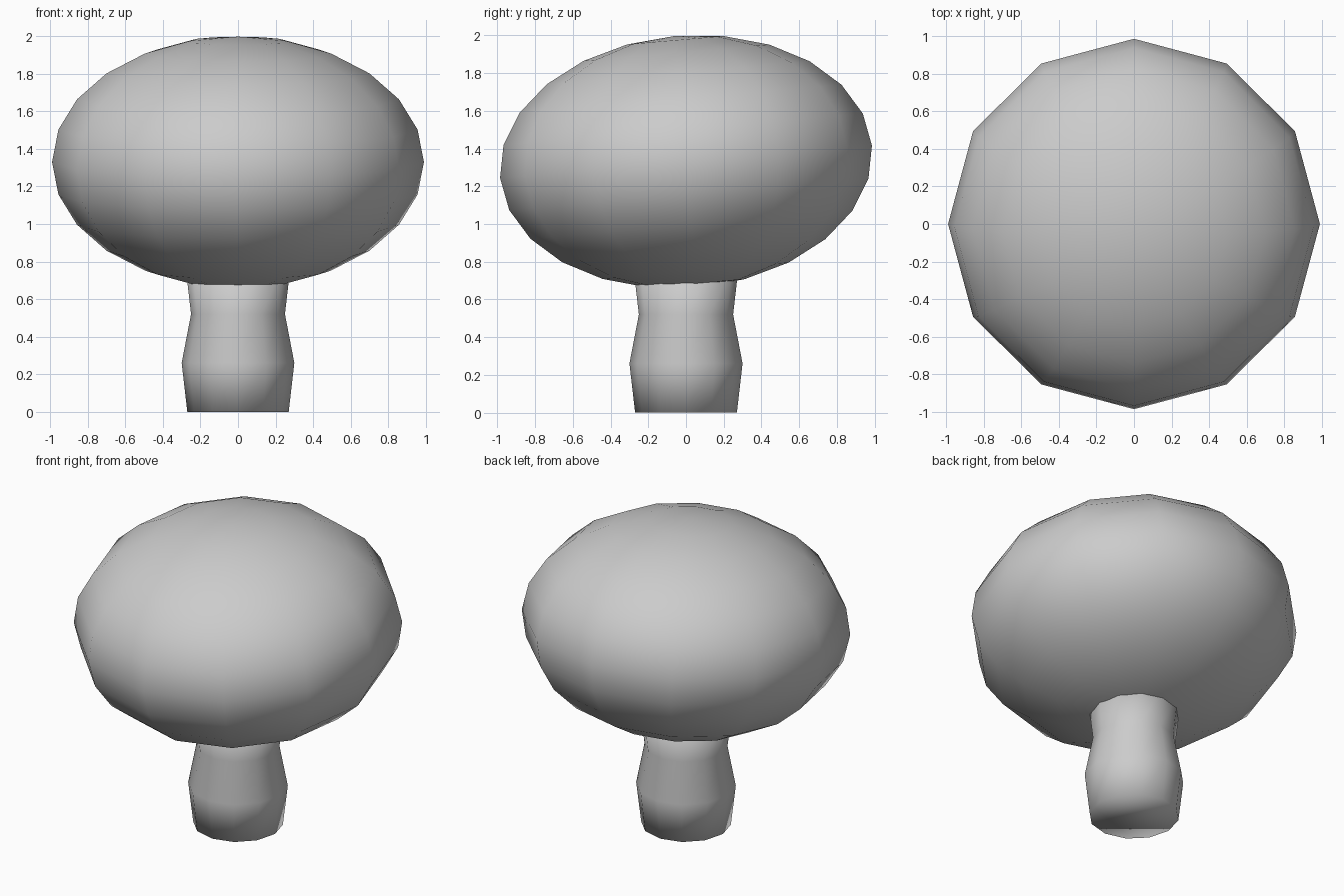
import bpy
import bmesh
from math import cos, sin, pi, radians

cube = bpy.data.objects.get("Cube")
if cube:
    bpy.data.objects.remove(cube, do_unlink=True)

SIDES = 12

grey = bpy.data.materials.new("plain_grey")
grey.use_nodes = True
grey.diffuse_color = (0.6, 0.6, 0.6, 1)
grey.node_tree.nodes["Principled BSDF"].inputs["Base Color"].default_value = (0.6, 0.6, 0.6, 1)


def add_object(name, bm):
    bmesh.ops.recalc_face_normals(bm, faces=bm.faces)
    for face in bm.faces:
        face.smooth = True
    mesh = bpy.data.meshes.new(name)
    bm.to_mesh(mesh)
    bm.free()
    mesh.materials.append(grey)
    obj = bpy.data.objects.new(name, mesh)
    bpy.context.collection.objects.link(obj)
    return obj


# Cap: flattened sphere, tipped slightly towards the front
bm = bmesh.new()
bmesh.ops.create_uvsphere(bm, u_segments=SIDES, v_segments=SIDES, radius=1)
cap = add_object("mushroom_cap", bm)
cap.scale = (0.99, 0.99, 0.67)
cap.rotation_euler.x = radians(5)
cap.location.z = 1.33

# Stem: turned profile with a bulge and a neck, closed at both ends
profile = [(0.27, 0), (0.3, 0.26), (0.25, 0.52), (0.28, 0.78)]
bm = bmesh.new()
rings = [[bm.verts.new((r * cos(2 * pi * i / SIDES), r * sin(2 * pi * i / SIDES), z))
          for i in range(SIDES)] for r, z in profile]
for low, high in zip(rings, rings[1:]):
    for i in range(SIDES):
        j = (i + 1) % SIDES
        bm.faces.new((low[i], low[j], high[j], high[i]))
bm.faces.new(rings[0])
bm.faces.new(rings[-1])
add_object("mushroom_stem", bm)
